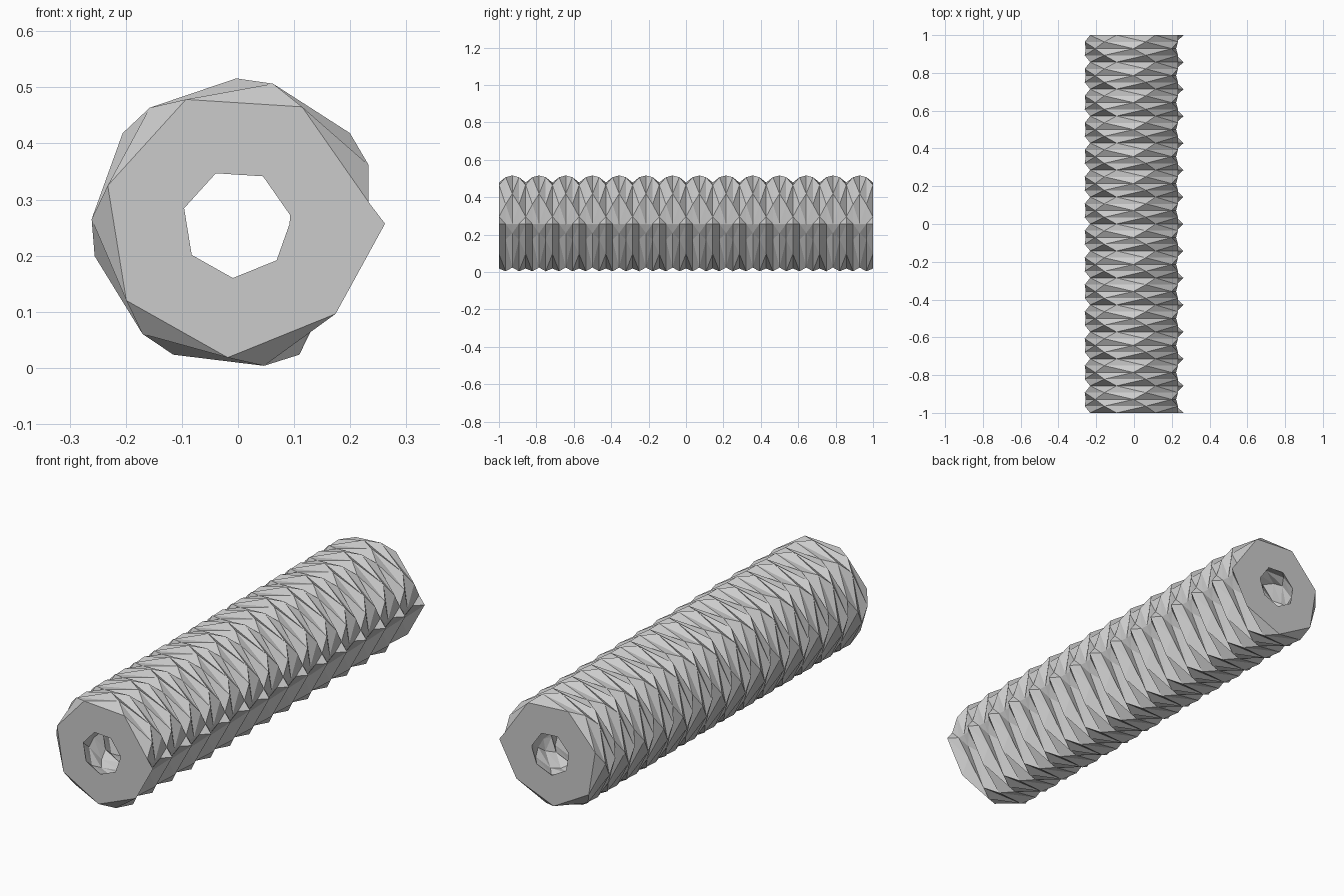
import bpy, bmesh, math

if "Cube" in bpy.data.objects:
    bpy.data.objects.remove(bpy.data.objects["Cube"])

PERIODS = 14              # folds along the length
STEP = 360 / 7            # seven facets around
TWIST = STEP * 2 / 7      # rotation between neighbouring rings
CX, CZ = -0.003, 0.257


def polar(r, deg):
    a = math.radians(deg)
    return CX + r * math.cos(a), CZ + r * math.sin(a)


def ring_points(level, inner):
    """Eight points: the seam, then the seven twisted facet corners."""
    if inner:
        r, seam = (0.097, 0.115, 0.117)[level], (0.095, 0.112, 0.112)[level]
    else:
        r, seam = (0.239, 0.258, 0.259)[level], (0.265, 0.228, 0.226)[level]
    pts = [polar(seam, 0)]
    pts += [polar(r, 9.2 + TWIST * level + STEP * k) for k in range(7)]
    # raised rings run flat into the seam
    if level and not inner:
        t = 0.55 + 0.12 * level
        a, b = pts[6], pts[0]
        pts[7] = (a[0] + (b[0] - a[0]) * t, a[1] + (b[1] - a[1]) * t)
    return pts


bm = bmesh.new()
levels = [0, 1, 2, 1] * PERIODS + [0]
count = len(levels)


def make_wall(inner):
    rings = []
    for i, lv in enumerate(levels):
        y = -1 + 2 * i / (count - 1)
        rings.append([bm.verts.new((x, y, z)) for x, z in ring_points(lv, inner)])
    for i in range(count - 1):
        lo, hi = rings[i], rings[i + 1]
        if levels[i] > levels[i + 1]:
            lo, hi = hi, lo
        for j in range(8):
            k = (j + 1) % 8
            bm.faces.new((lo[j], lo[k], hi[j]))
            bm.faces.new((lo[k], hi[k], hi[j]))
    return rings


# Folded outer and inner walls
outer = make_wall(False)
inner = make_wall(True)

# Flat end faces with the hole
for e in (0, -1):
    for j in range(8):
        k = (j + 1) % 8
        bm.faces.new((outer[e][j], outer[e][k], inner[e][k], inner[e][j]))

bmesh.ops.recalc_face_normals(bm, faces=bm.faces[:])
mesh = bpy.data.meshes.new("folded_tube")
bm.to_mesh(mesh)
bm.free()
tube = bpy.data.objects.new("folded_tube", mesh)
bpy.context.collection.objects.link(tube)
